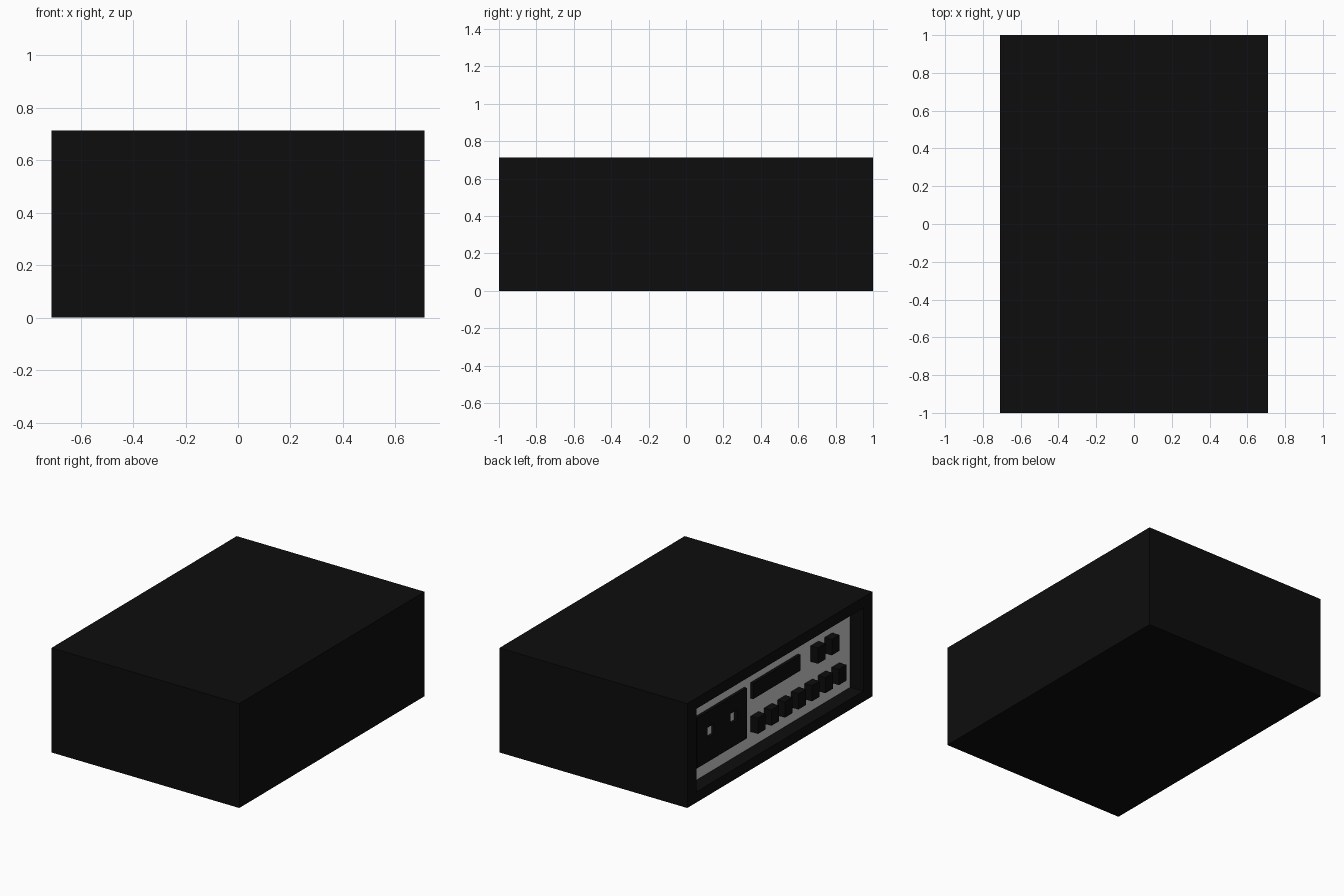
import bpy, bmesh
from mathutils import Vector

if "Cube" in bpy.data.objects:
    bpy.data.objects.remove(bpy.data.objects["Cube"])

W, D, H = 1.42, 2.0, 0.713       # case size
PANEL_X = -W / 2 + 0.1           # front surface of the recessed panel
Y_OPEN, Z_LOW, Z_HIGH = 0.90, 0.072, 0.64

black = bpy.data.materials.new("black_plastic")
black.diffuse_color = (0.004, 0.004, 0.004, 1)
black.use_nodes = True
black.node_tree.nodes["Principled BSDF"].inputs["Base Color"].default_value = black.diffuse_color


def finish(name, bm, mat):
    bmesh.ops.recalc_face_normals(bm, faces=bm.faces)
    me = bpy.data.meshes.new(name)
    bm.to_mesh(me)
    bm.free()
    ob = bpy.data.objects.new(name, me)
    bpy.context.collection.objects.link(ob)
    if mat:
        me.materials.append(mat)
    return ob


def box(name, x, y, z, mat=None):
    """Box between the (min, max) pairs on each axis."""
    bm = bmesh.new()
    bmesh.ops.create_cube(bm, size=1)
    for v in bm.verts:
        v.co = Vector([(a + b) / 2 + c * (b - a) for (a, b), c in zip((x, y, z), v.co)])
    return finish(name, bm, mat)


# Case: plain block with a rectangular recess in its left side
bm = bmesh.new()
bmesh.ops.create_cube(bm, size=1)
for v in bm.verts:
    v.co = Vector((v.co.x * W, v.co.y * D, (v.co.z + 0.5) * H))
side = min(bm.faces, key=lambda f: f.calc_center_median().x)
bmesh.ops.inset_region(bm, faces=[side], thickness=0.05)
for v in side.verts:
    v.co.y = Y_OPEN if v.co.y > 0 else -Y_OPEN
    v.co.z = Z_HIGH if v.co.z > H / 2 else Z_LOW
floor = bmesh.ops.extrude_discrete_faces(bm, faces=[side])["faces"][0]
for v in floor.verts:
    v.co.x = PANEL_X + 0.01
finish("case", bm, black)

# Grey control panel on the recess floor
box("control_panel", (PANEL_X, PANEL_X + 0.01), (-Y_OPEN, Y_OPEN), (Z_LOW, Z_HIGH))


def on_panel(name, y, z, depth):
    return box(name, (PANEL_X - depth, PANEL_X), y, z, black)


# Tape deck plate with two square spindle holes
deck = on_panel("tape_deck", (0.244, 0.783), (0.165, 0.51), 0.02)
for i, y in enumerate((0.385, 0.632)):
    cutter = box(f"spindle_hole_cutter_{i + 1}", (PANEL_X - 0.05, PANEL_X + 0.005),
                 (y - 0.034, y + 0.034), (0.33, 0.40))
    cutter.hide_render = True
    cutter.hide_set(True)
    cut = deck.modifiers.new("spindle_hole", 'BOOLEAN')
    cut.operation = 'DIFFERENCE'
    cut.solver = 'EXACT'
    cut.object = cutter

# Display strip
on_panel("display", (-0.337, 0.173), (0.407, 0.515), 0.02)

# Lower row of seven buttons and two upper buttons
for i in range(7):
    y = 0.173 - i * 0.1455
    on_panel(f"lower_button_{i + 1}", (y - 0.083, y), (0.178, 0.285), 0.055)
for i in range(2):
    y = -0.474 - i * 0.15
    on_panel(f"upper_button_{i + 1}", (y - 0.083, y), (0.41, 0.518), 0.055)
